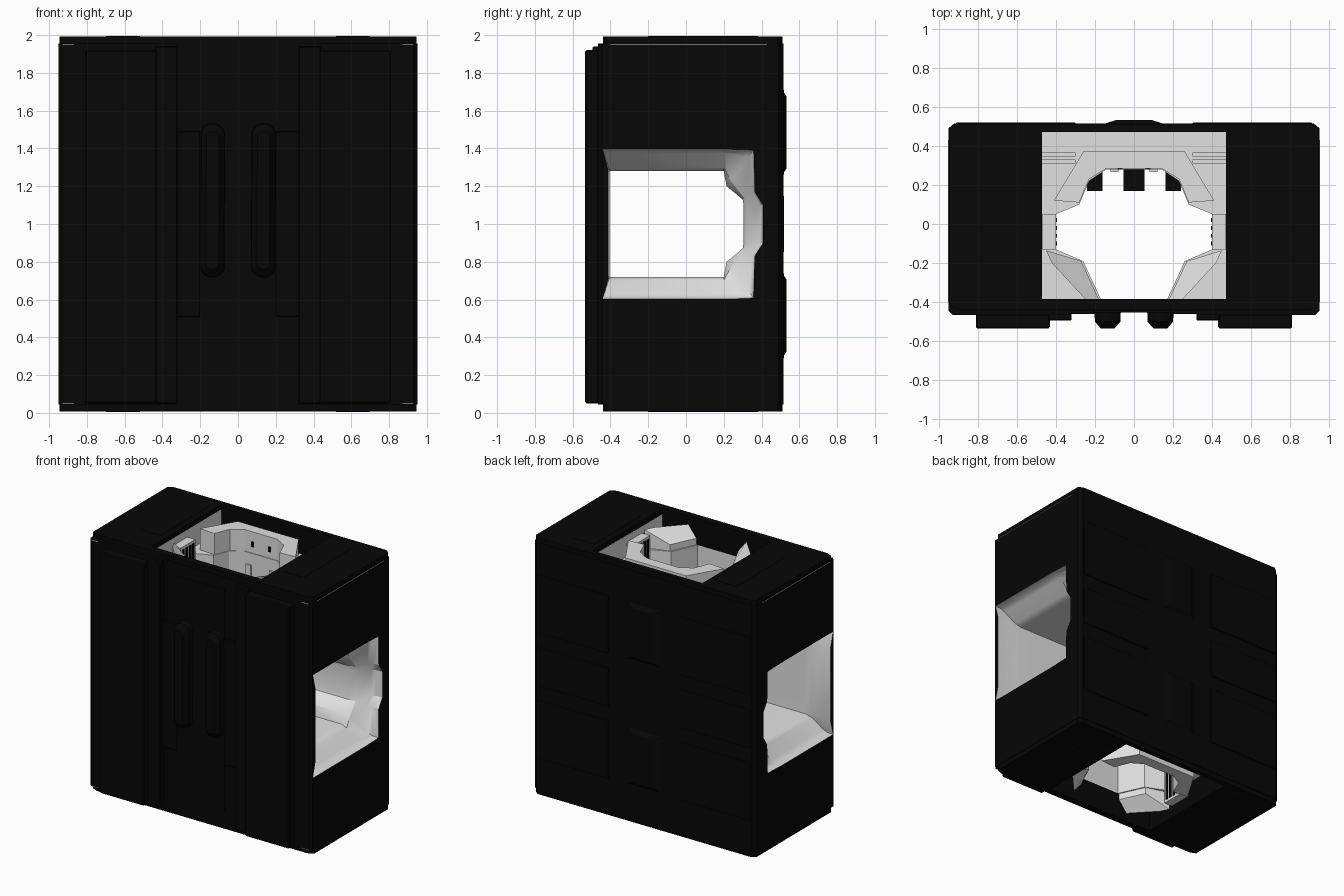
import bpy, bmesh, math

if "Cube" in bpy.data.objects:
    bpy.data.objects.remove(bpy.data.objects["Cube"], do_unlink=True)


def material(name, value):
    m = bpy.data.materials.new(name)
    m.use_nodes = True
    m.diffuse_color = (value, value, value, 1)
    m.node_tree.nodes["Principled BSDF"].inputs["Base Color"].default_value = (value, value, value, 1)
    return m


BLACK = material("shell black", 0.002)
GREY = material("lining grey", 0.75)


def loft(name, rings, mat):
    """Closed solid through rings of equal point count."""
    bm = bmesh.new()
    loops = [[bm.verts.new(p) for p in ring] for ring in rings]
    n = len(loops[0])
    for a, b in zip(loops, loops[1:]):
        for i in range(n):
            bm.faces.new((a[i], a[(i + 1) % n], b[(i + 1) % n], b[i]))
    bm.faces.new(loops[0])
    bm.faces.new(loops[-1])
    bmesh.ops.recalc_face_normals(bm, faces=bm.faces)
    mesh = bpy.data.meshes.new(name)
    bm.to_mesh(mesh)
    bm.free()
    ob = bpy.data.objects.new(name, mesh)
    bpy.context.collection.objects.link(ob)
    mesh.materials.append(mat)
    return ob


def prism(name, plan, z0, z1, mat):
    return loft(name, [[(x, y, z) for x, y in plan] for z in (z0, z1)], mat)


def mirrored(half):
    """Closes a half outline across its first coordinate."""
    return half + [(-x, y) for x, y in reversed(half)]


def box(name, x, y, z, mat, bevel=0.0):
    ob = prism(name, [(x[0], y[0]), (x[1], y[0]), (x[1], y[1]), (x[0], y[1])], z[0], z[1], mat)
    if bevel:
        mod = ob.modifiers.new("bevel", "BEVEL")
        mod.width = bevel
        mod.segments = 1
    return ob


def pair(name, x, y, z, mat, bevel=0.0):
    box(name + "_left", x, y, z, mat, bevel)
    box(name + "_right", (-x[1], -x[0]), y, z, mat, bevel)


# Outer shell and end caps
shell = prism("outer_shell", mirrored([(0.32, -0.445), (0.32, -0.465), (0.93, -0.465), (0.95, -0.445),
                                       (0.95, 0.49), (0.92, 0.515)]), 0.045, 1.955, BLACK)
cap_plan = mirrored([(0.9, -0.44), (0.945, -0.42), (0.945, 0.485), (0.915, 0.51)])
top_cap = prism("top_cap", cap_plan, 1.95, 1.993, BLACK)
bottom_cap = prism("bottom_cap", cap_plan, 0.007, 0.05, BLACK)

# Cutters: end recesses, vertical shaft, flared side tunnel
cutters = []
for name, z, grey_limit in (("top_recess", (1.79, 2.1), 0.5), ("bottom_recess", (-0.1, 0.21), -0.5)):
    c = box(name + "_cutter", (-0.47, 0.47), (-0.385, 0.47), z, GREY)
    c.data.materials.append(BLACK)
    for f in c.data.polygons:
        dark_side = abs(f.normal.x) > 0.5 and grey_limit < 0
        f.material_index = 1 if abs(f.normal.y) > 0.5 or dark_side else 0
    cutters.append(c)

shaft_half = [(0.17, -0.385), (0.26, -0.19), (0.4, -0.13), (0.4, 0.05), (0.28, 0.1), (0.23, 0.22), (0.14, 0.28)]
cutters.append(prism("shaft_cutter", mirrored(shaft_half), -0.2, 2.2, GREY))

rim = [(0.29, -0.412), (0.4, -0.442), (0.4, 0.2), (0.395, 0.36), (0.17, 0.365), (0.1, 0.41)]
throat = [(0.27, -0.405), (0.28, -0.404), (0.28, 0.2), (0.2, 0.215), (0.13, 0.3), (0.1, 0.305)]
stations = [(0.97, 0.0), (0.9, 0.05), (0.87, 0.2), (0.79, 0.85), (0.74, 1.0)]
rings = []
for x, t in stations + [(-x, t) for x, t in reversed(stations)]:
    half = [(a + (c - a) * t, b + (d - b) * t) for (a, b), (c, d) in zip(rim, throat)]
    rings.append([(x, y, 1 + z) for z, y in mirrored(half)])
cutters.append(loft("tunnel_cutter", rings, GREY))

for ob in (shell, top_cap, bottom_cap):
    ob.data.materials.append(GREY)
    bpy.context.view_layer.objects.active = ob
    for c in cutters:
        mod = ob.modifiers.new("cut", "BOOLEAN")
        mod.object = c
        mod.operation = "DIFFERENCE"
        mod.solver = "EXACT"
        mod.material_mode = "TRANSFER"
        bpy.ops.object.modifier_apply(modifier=mod.name)
for cap in (top_cap, bottom_cap):
    for f in cap.data.polygons:
        f.material_index = 0
for c in cutters:
    bpy.data.objects.remove(c, do_unlink=True)
bpy.ops.object.select_all(action="DESELECT")
shell.select_set(True)
bpy.context.view_layer.objects.active = shell
bpy.ops.object.shade_smooth_by_angle(angle=math.radians(28))

# Front panels, centre plate and twin ridges
pair("front_panel", (0.43, 0.81), (-0.535, -0.46), (0.05, 1.92), BLACK, 0.008)
pair("front_step", (0.32, 0.44), (-0.495, -0.44), (0.05, 1.94), BLACK, 0.006)
box("centre_plate", (-0.2, 0.2), (-0.452, -0.44), (0.14, 1.86), BLACK)
pair("centre_tab", (0.2, 0.33), (-0.462, -0.44), (0.51, 1.49), BLACK, 0.004)


def capsule(x, half_width, half_height, y):
    """Upright rounded outline."""
    pts = []
    for i in range(16):
        a = math.tau * i / 16
        z = (half_height - half_width) * (1 if i < 8 else -1) + half_width * math.sin(a)
        pts.append((x + half_width * math.cos(a), y, 1.125 + z))
    return pts


for x in (-0.135, 0.135):
    loft("front_ridge", [capsule(x, 0.068, 0.41, -0.44), capsule(x, 0.065, 0.405, -0.5),
                         capsule(x, 0.035, 0.365, -0.535)], BLACK)

# Rear ridges and shallow rear panels
for z0, z1 in ((0.29, 0.74), (1.26, 1.71)):
    loft("rear_ridge", [[(-w, y, z0 + e), (w, y, z0 + e), (w, y, z1 - e), (-w, y, z1 - e)]
                        for w, y, e in ((0.16, 0.51, 0), (0.09, 0.533, 0.035))], BLACK)
    pair("rear_panel", (0.3, 0.91), (0.51, 0.52), (z0, z1), BLACK, 0.004)
pair("rear_strip", (0.3, 0.91), (0.51, 0.52), (0.85, 1.15), BLACK, 0.004)

# Details shared by both ends
for top in (True, False):
    def span(z0, z1):
        return (z0, z1) if top else (2 - z1, 2 - z0)
    # Black brackets and small sockets on the rear shaft wall
    pair("bracket", (0.16, 0.24), (0.17, 0.3), span(1.42, 1.58), BLACK)
    box("centre_bracket", (-0.055, 0.055), (0.17, 0.3), span(1.42, 1.58), BLACK)
    pair("bracket_pad", (0.08, 0.12), (0.265, 0.3), span(1.6, 1.7), GREY)
    pair("socket", (0.06, 0.085), (0.279, 0.284), span(1.84, 1.88), BLACK)
    # Tall rear arch, low ribs and raised front wings
    z = span(1.78, 1.955)
    prism("rear_arch", [(0.41, 0.12), (0.26, 0.37), (-0.26, 0.37), (-0.41, 0.12), (-0.28, 0.11),
                        (-0.23, 0.23), (-0.14, 0.285), (0.14, 0.285), (0.23, 0.23), (0.28, 0.11)],
          z[0], z[1], GREY)
    for y in (0.31, 0.345):
        pair("rib", (0.3, 0.47), (y, y + 0.02), span(1.78, 1.81), GREY)
    # Wings slope down towards the shaft
    low, mid, high = (1.78, 1.84, 1.93) if top else (0.22, 0.16, 0.07)
    wing = ((0.18, -0.384, mid), (0.27, -0.19, mid), (0.45, -0.135, high), (0.42, -0.2, high), (0.25, -0.384, high))
    for s in (-1, 1):
        loft("front_wing", [[(s * x, y, low) for x, y, h in wing], [(s * x, y, h) for x, y, h in wing]], GREY)
    # Side blocks with black teeth
    pair("side_block", (0.4, 0.468), (-0.13, 0.05), span(1.5, 1.9), GREY)
    for i in range(4):
        y = -0.11 + 0.04 * i
        pair("side_tooth", (0.393, 0.402), (y, y + 0.02), span(1.65, 1.88), BLACK)
    # Black end plates and thin seams under the caps
    pair("end_plate", (0.52, 0.7), (-0.2, 0.38), span(1.99, 1.995), BLACK)
    if top:
        pair("cap_seam", (0.94, 0.952), (-0.4, 0.43), (1.95, 1.954), GREY)
    pair("corner_seam", (0.87, 0.93), (-0.467, -0.463), span(1.949, 1.954), GREY)
